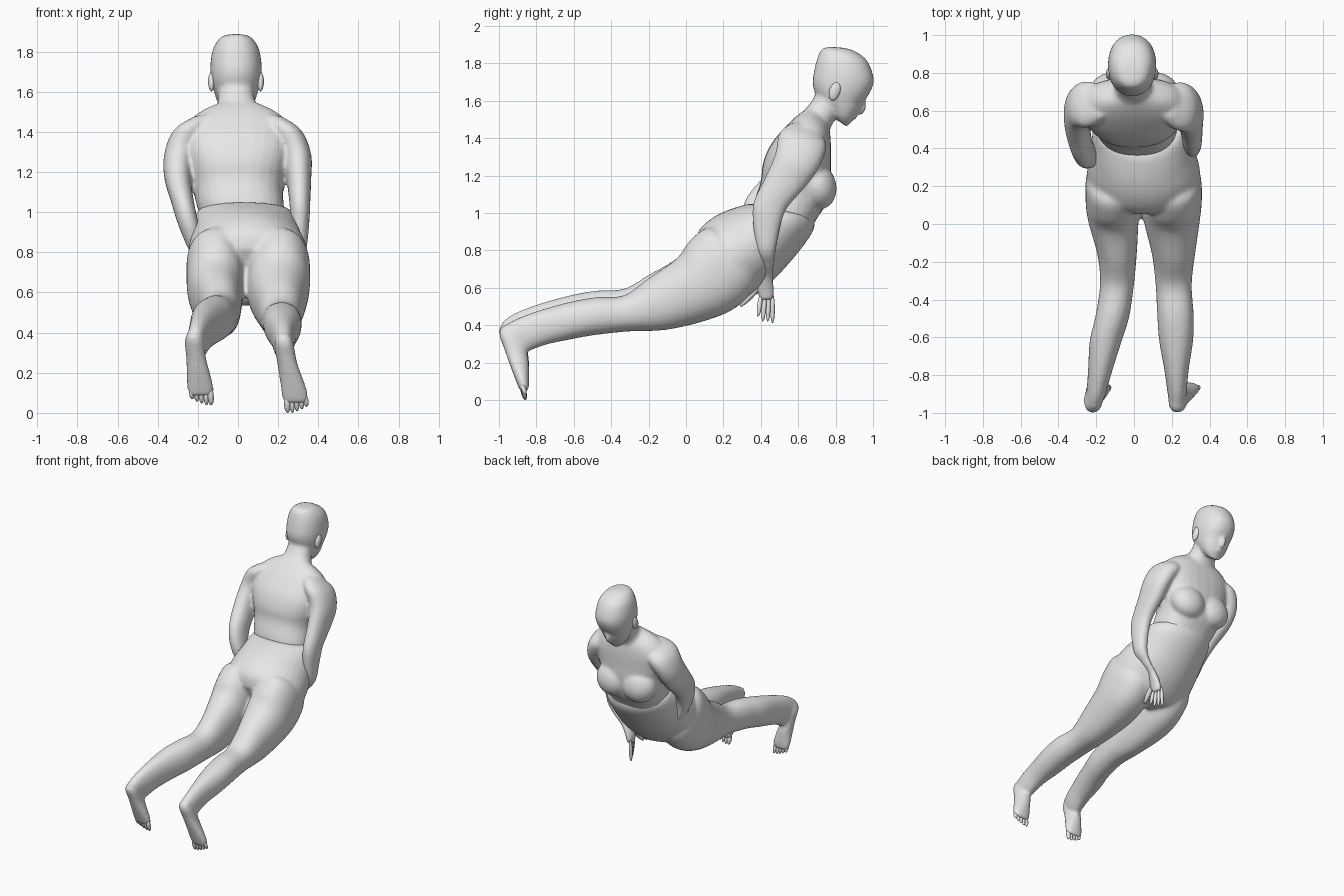
import bpy, bmesh, math
from mathutils import Vector, Matrix

skin = bpy.data.materials.new("plain grey")
skin.diffuse_color = (0.8, 0.8, 0.8, 1)


def finish(name, bm):
    bmesh.ops.recalc_face_normals(bm, faces=bm.faces[:])
    me = bpy.data.meshes.new(name)
    bm.to_mesh(me)
    bm.free()
    me.materials.append(skin)
    ob = bpy.data.objects.new(name, me)
    bpy.context.collection.objects.link(ob)
    bpy.ops.object.select_all(action='DESELECT')
    ob.select_set(True)
    bpy.context.view_layer.objects.active = ob
    bpy.ops.object.shade_smooth_by_angle(angle=math.radians(50))
    return ob


def merge(name, parts, voxel=0.011, rounds=6):
    """Join parts and blend them into one skin."""
    bpy.ops.object.select_all(action='DESELECT')
    for p in parts:
        p.select_set(True)
    bpy.context.view_layer.objects.active = parts[0]
    bpy.ops.object.join()
    ob = parts[0]
    ob.name = name
    m = ob.modifiers.new("blend", 'REMESH')
    m.mode, m.voxel_size, m.use_smooth_shade = 'VOXEL', voxel, True
    s = ob.modifiers.new("soften", 'SMOOTH')
    s.factor, s.iterations = 0.5, rounds


def spline(p, steps):
    """Catmull-Rom interpolation of number tuples."""
    out = []
    for i in range(len(p) - 1):
        a, b, c, d = p[max(i - 1, 0)], p[i], p[i + 1], p[min(i + 2, len(p) - 1)]
        for s in range(steps):
            t = s / steps
            out.append([0.5 * (2 * q + (r - o) * t + (2 * o - 5 * q + 4 * r - u) * t * t
                               + (3 * q - o - 3 * r + u) * t ** 3)
                        for o, q, r, u in zip(a, b, c, d)])
    return out + [list(p[-1])]


def loft(name, stations, sides=28, steps=4, power=0.92):
    """Station: centre x, half width, back y, back z, front y, front z."""
    bm = bmesh.new()
    rings = []
    for cx, hw, by, bz, fy, fz in spline(stations, steps):
        mid = Vector((cx, (by + fy) / 2, (bz + fz) / 2))
        half = Vector((0, (fy - by) / 2, (fz - bz) / 2))
        ring = []
        for k in range(sides):
            a = 2 * math.pi * k / sides
            c, s = math.cos(a), math.sin(a)
            c = math.copysign(abs(c) ** power, c)
            s = math.copysign(abs(s) ** power, s)
            ring.append(bm.verts.new(mid + half * s + Vector((hw * c, 0, 0))))
        rings.append(ring)
    for r0, r1 in zip(rings, rings[1:]):
        for k in range(sides):
            n = (k + 1) % sides
            bm.faces.new((r0[k], r0[n], r1[n], r1[k]))
    bm.faces.new(rings[0])
    bm.faces.new(rings[-1])
    return finish(name, bm)


def blob(name, centre, size, tilt=0, seg=20):
    """Ellipsoid tilted about x."""
    bm = bmesh.new()
    m = Matrix.Translation(centre) @ Matrix.Rotation(tilt, 4, 'X') @ Matrix.Diagonal((*size, 1))
    bmesh.ops.create_uvsphere(bm, u_segments=seg, v_segments=seg * 3 // 4, radius=1, matrix=m)
    return finish(name, bm)


def digit(name, a, b, r):
    """Slim rounded finger or toe from a to b."""
    a, b = Vector(a), Vector(b)
    bm = bmesh.new()
    m = (Matrix.Translation((a + b) / 2) @ (b - a).to_track_quat('Z', 'Y').to_matrix().to_4x4()
         @ Matrix.Diagonal((r, r, (b - a).length / 2, 1)))
    bmesh.ops.create_uvsphere(bm, u_segments=10, v_segments=8, radius=1, matrix=m)
    return finish(name, bm)


# Torso and bust
upper = [loft("torso", [
    (0, .10, .66, 1.565, .76, 1.48),
    (0, .205, .60, 1.525, .77, 1.43),
    (0, .27, .53, 1.46, .775, 1.36),
    (0, .275, .45, 1.36, .775, 1.27),
    (0, .25, .41, 1.26, .775, 1.18),
    (0, .225, .40, 1.17, .755, 1.06),
    (.015, .215, .365, 1.06, .70, .97),
    (.03, .20, .36, .99, .66, .90)], power=.85)]
for s in (1, -1):
    upper.append(blob("breast", (s * .105, .70, 1.145), (.13, .103, .128), math.radians(16), 24))

# Neck and head
upper.append(loft("neck", [
    (-.005, .14, .60, 1.515, .76, 1.42),
    (-.005, .10, .655, 1.575, .785, 1.48),
    (-.01, .09, .69, 1.63, .82, 1.53),
    (-.01, .09, .71, 1.69, .86, 1.60)]))
upper.append(loft("head", [
    (-.01, .02, .755, 1.887, .79, 1.887),
    (-.01, .072, .722, 1.872, .875, 1.876),
    (-.01, .11, .70, 1.82, .955, 1.83),
    (-.01, .125, .685, 1.76, .992, 1.765),
    (-.01, .128, .677, 1.70, 1.004, 1.70),
    (-.01, .121, .688, 1.645, .982, 1.64),
    (-.01, .109, .71, 1.61, .947, 1.59),
    (-.01, .096, .745, 1.575, .922, 1.54),
    (-.01, .074, .775, 1.53, .89, 1.495),
    (-.01, .038, .81, 1.495, .86, 1.461)]))
upper.append(blob("nose", (-.01, .938, 1.567), (.02, .026, .045), math.radians(-8)))
upper.append(blob("lips", (-.01, .898, 1.515), (.034, .017, .016), math.radians(-25)))
for s, side in ((1, "right"), (-1, "left")):
    blob(side + "_ear", (-.01 + s * .122, .795, 1.65), (.017, .029, .05), math.radians(-18))

# Arms: the forearms turn inward past the hips
upper.append(loft("right_arm", [
    (.17, .05, .57, 1.485, .68, 1.46),
    (.235, .083, .50, 1.43, .75, 1.37),
    (.291, .074, .478, 1.32, .715, 1.25),
    (.303, .062, .428, 1.20, .64, 1.14),
    (.308, .052, .362, 1.06, .543, 1.03),
    (.308, .047, .357, .95, .508, .94),
    (.297, .04, .377, .80, .48, .80),
    (.25, .034, .392, .73, .47, .72),
    (.195, .03, .40, .665, .465, .655),
    (.165, .027, .378, .60, .472, .59),
    (.155, .018, .395, .53, .468, .54)]))
upper.append(loft("left_arm", [
    (-.17, .05, .57, 1.485, .68, 1.46),
    (-.24, .083, .515, 1.43, .755, 1.37),
    (-.293, .075, .50, 1.32, .72, 1.25),
    (-.30, .067, .42, 1.20, .64, 1.14),
    (-.277, .057, .322, 1.08, .51, 1.03),
    (-.247, .052, .292, .95, .44, .93),
    (-.20, .04, .32, .80, .42, .80),
    (-.13, .03, .33, .68, .40, .67)]))
merge("upper_body", upper)

# Fingers of the right hand
for i in range(4):
    digit("finger_%d" % (i + 1), (.158 - .006 * i, .402 + .02 * i, .57),
          (.175 - .014 * i, .385 + .026 * i, (.445, .42, .418, .41)[i]), .013)
digit("thumb", (.165, .41, .63), (.15, .29, .50), .018)

# Hips and belly with a raised waist edge
lower = [loft("hips", [
    (.03, .225, .355, 1.05, .69, .975),
    (.035, .25, .32, 1.045, .678, .90),
    (.04, .27, .22, 1.014, .585, .77),
    (.05, .298, .13, .967, .45, .625),
    (.05, .288, .065, .90, .32, .535),
    (.045, .16, .05, .82, .18, .55)], sides=32, power=1)]

# Legs, thigh top to ankle: shared side outline, own sideways track
outline = [(.23, .88, .40, .74), (.12, .925, .375, .61), (.018, .85, .27, .495),
           (-.05, .757, .11, .425), (-.20, .652, -.11, .374), (-.33, .56, -.31, .366),
           (-.48, .55, -.50, .345), (-.62, .525, -.62, .323), (-.79, .478, -.75, .295),
           (-.92, .428, -.86, .255), (-.987, .38, -.875, .28)]
tracks = {
    "right": [(.18, .09), (.203, .145), (.203, .157), (.20, .15), (.209, .115), (.21, .096),
              (.22, .097), (.223, .09), (.225, .065), (.228, .051), (.228, .044)],
    "left": [(-.08, .09), (-.105, .143), (-.112, .145), (-.11, .135), (-.09, .105), (-.09, .09),
             (-.115, .09), (-.15, .085), (-.178, .065), (-.20, .052), (-.212, .047)]}
lifts = {"right": 0, "left": .035}
for side, track in tracks.items():
    rows = []
    for i, ((cx, hw), (by, bz, fy, fz)) in enumerate(zip(track, outline)):
        up = lifts[side] * min(1, max(0, (i - 3) / 2))
        rows.append((cx, hw, by, bz + up, fy, fz + up * .3))
    lower.append(loft(side + "_leg", rows))

# Feet, soles to the back and toes pointing down
for side, heel, toe, lift in (("right", .228, .288, 0), ("left", -.218, -.185, .038)):
    def fx(t):
        return heel + (toe - heel) * t
    lower.append(loft(side + "_foot", [
        (fx(0), .025, -.975, .40 + lift * .3, -.92, .41 + lift * .3),
        (fx(.02), .048, -1.002, .36 + lift * .4, -.875, .33 + lift * .4),
        (fx(.3), .05, -.972, .27 + lift * .6, -.842, .22 + lift * .6),
        (fx(.7), .061, -.934, .165 + lift * .8, -.838, .14 + lift * .8),
        (fx(.95), .067, -.903, .085 + lift, -.838, .08 + lift),
        (fx(1), .058, -.885, .045 + lift, -.848, .045 + lift)], sides=20))
    inner = -1 if side == "right" else 1
    for i in range(5):
        x = toe + inner * (.046 - .0235 * i)
        digit("%s_toe_%d" % (side, i + 1), (x, -.878, .085 + lift),
              (x + .006, -.858, lift + (.0, .0, .008, .018, .03)[i]), .016 if i == 0 else .013)
merge("lower_body", lower, rounds=12)
